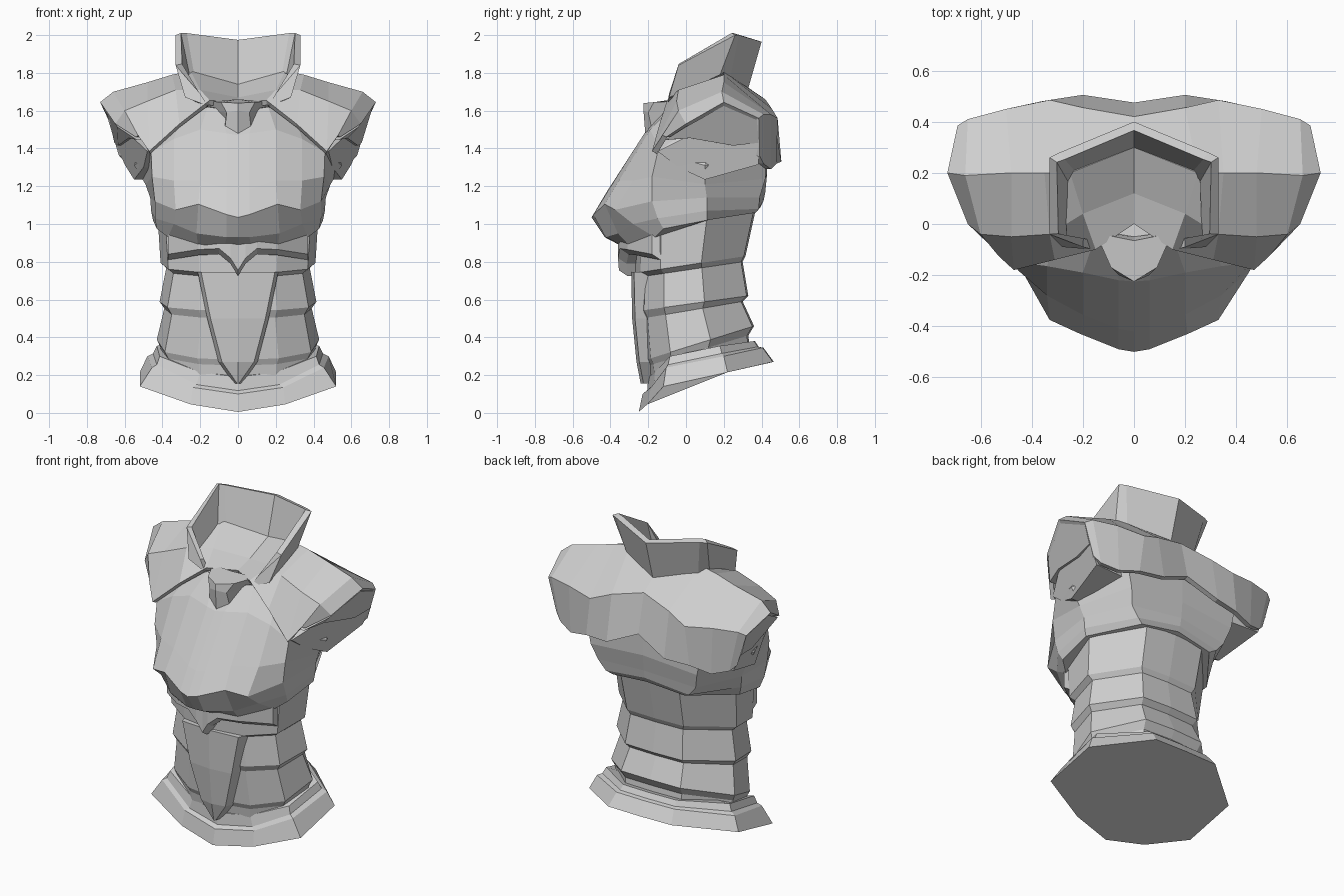
import bpy
import bmesh

# One plain material for the whole armour
grey = bpy.data.materials.new("light_grey")
grey.diffuse_color = (0.62, 0.62, 0.62, 1)


def mirror_ring(half):
    """Close a half outline (both ends on x = 0) into a full loop."""
    return list(half) + [(-x, y, z) for x, y, z in reversed(half[1:-1])]


def mirror_sections(half):
    """Extend sections that run outward from x = 0 to the other side."""
    return [[(-x, y, z) for x, y, z in s] for s in reversed(half[1:])] + half


def loft(name, rings, closed=True, thickness=0, flip=False):
    bm = bmesh.new()
    vs = [[bm.verts.new(p) for p in r] for r in rings]
    n = len(rings[0])
    for a, b in zip(vs, vs[1:]):
        for i in range(n if closed else n - 1):
            j = (i + 1) % n
            bm.faces.new((a[i], a[j], b[j], b[i]))
    if closed:
        bm.faces.new(vs[0])
        bm.faces.new(vs[-1])
    bmesh.ops.recalc_face_normals(bm, faces=bm.faces)
    if flip:
        bmesh.ops.reverse_faces(bm, faces=bm.faces)
    me = bpy.data.meshes.new(name)
    bm.to_mesh(me)
    bm.free()
    ob = bpy.data.objects.new(name, me)
    bpy.context.collection.objects.link(ob)
    me.materials.append(grey)
    if thickness:
        mod = ob.modifiers.new("shell", 'SOLIDIFY')
        mod.thickness = thickness
        mod.offset = -1
    return ob


# Belt: tilted flange with a ledge and an upper step
belt = [
    [(0, -.25, .005), (.25, -.205, .045), (.52, -.12, .14), (.52, .22, .215), (.22, .46, .27), (0, .465, .27)],
    [(0, -.23, .10), (.24, -.185, .135), (.455, -.105, .24), (.48, .2, .30), (.2, .405, .345), (0, .41, .345)],
    [(0, -.205, .118), (.22, -.17, .15), (.43, -.095, .255), (.45, .19, .315), (.19, .38, .35), (0, .385, .35)],
    [(0, -.2, .19), (.2, -.165, .215), (.415, -.085, .3), (.43, .18, .355), (.185, .36, .38), (0, .365, .38)],
]
loft("belt", [mirror_ring(r) for r in belt])

# Abdomen: overlapping bands, each flaring toward its lower edge
WAIST = [(0, -1), (.5, -.9), (.9, -.54), (1, .2), (.48, .97), (0, 1)]


def waist_ring(w, yf, yb, zf, zb):
    out = []
    for u, v in WAIST:
        t = (v + 1) / 2
        out.append((u * w, yf + (yb - yf) * t, zf + (zb - zf) * t))
    return mirror_ring(out)


bands = [
    (.40, -.19, .34, .17, .33), (.41, -.20, .33, .25, .41),
    (.43, -.215, .36, .28, .46),
    (.39, -.23, .30, .50, .59), (.415, -.25, .33, .54, .62),
    (.38, -.24, .30, .72, .80), (.41, -.27, .315, .74, .83),
    (.425, -.28, .37, .95, 1.08),
]
loft("abdomen_bands", [waist_ring(*b) for b in bands])

# Tapered belly plate: height, half width, ridge depth
plate = [(.745, .195, -.29), (.5, .145, -.285), (.27, .085, -.262), (.155, .004, -.24)]
loft("belly_plate", [mirror_ring([(0, y, z), (e, y + .015, z), (e + .018, y + .06, z),
                                  (e + .018, -.14, z), (0, -.14, z)]) for z, e, y in plate])

# Rib lip with a central point: x, low z, high z, front y
lip = [(0, .725, .92, -.34), (.04, .79, .92, -.345), (.1, .84, .92, -.335),
       (.21, .835, .92, -.295), (.37, .81, .98, -.165)]
loft("rib_lip", mirror_sections([[(x, y + .03, lo), (x, y - .015, lo + .03), (x, y - .015, hi),
                                  (x, -.08, hi), (x, -.08, lo)] for x, lo, hi, y in lip]))

# Chest: lower edge, pectoral ridge, then the slope up to the neck
chest_low = [
    [(0, -.345, .885), (.07, -.34, .89), (.21, -.29, .875), (.37, -.165, .93),
     (.43, -.12, .975), (.45, .11, 1.02), (.25, .37, 1.06), (0, .395, 1.09)],
    [(0, -.43, .93), (.06, -.425, .93), (.22, -.36, .95), (.34, -.28, 1.0),
     (.44, -.15, 1.03), (.46, .11, 1.07), (.29, .385, 1.08), (0, .41, 1.12)],
    [(0, -.5, 1.035), (.06, -.49, 1.05), (.21, -.43, 1.105), (.33, -.375, 1.075),
     (.44, -.18, 1.12), (.465, .11, 1.14), (.34, .39, 1.14), (0, .42, 1.17)],
]
chest_high = [
    [(0, -.42, 1.17), (.06, -.41, 1.18), (.2, -.355, 1.23), (.34, -.28, 1.23),
     (.455, -.18, 1.25), (.49, .1, 1.21), (.37, .42, 1.24), (0, .43, 1.27)],
    [(0, -.225, 1.47), (.06, -.22, 1.48), (.2, -.19, 1.5), (.34, -.165, 1.45),
     (.46, -.15, 1.38), (.55, .1, 1.31), (.4, .42, 1.38), (0, .43, 1.42)],
    [(0, -.1, 1.6), (.1, -.1, 1.61), (.16, -.075, 1.62), (.3, -.03, 1.57),
     (.4, .02, 1.51), (.48, .15, 1.5), (.35, .38, 1.52), (0, .38, 1.56)],
]
loft("chest", [mirror_ring(r) for r in chest_low + chest_high])

# Shoulder yoke: sections from the neck outward, front edge over the top to back edge
yoke_inner = [
    [(0, 0, 1.64), (0, .12, 1.67), (0, .3, 1.74), (0, .42, 1.66), (0, .475, 1.42)],
    [(.15, -.1, 1.655), (.2, .04, 1.71), (.25, .2, 1.81), (.2, .455, 1.61), (.2, .505, 1.33)],
    [(.31, -.14, 1.53), (.33, -.04, 1.71), (.35, .2, 1.79), (.33, .485, 1.56), (.36, .48, 1.32)],
]
yoke_outer = [
    [(.47, -.18, 1.385), (.48, -.05, 1.65), (.48, .2, 1.75), (.5, .45, 1.58), (.49, .45, 1.29)],
    [(.53, -.125, 1.47), (.6, -.04, 1.6), (.66, .19, 1.7), (.65, .41, 1.58), (.59, .41, 1.32)],
    [(.54, -.105, 1.46), (.65, .0, 1.53), (.73, .2, 1.645), (.69, .385, 1.56), (.63, .39, 1.36)],
]
loft("shoulder_yoke", mirror_sections(yoke_inner + yoke_outer), closed=False, thickness=.03)

# Arm stubs: upper facet tucked under the yoke, a step, then a lower facet sloping in
stub_top = [(.535, -.11, 1.445), (.64, .0, 1.515), (.715, .2, 1.625), (.68, .375, 1.55),
            (.655, .385, 1.43), (.635, .25, 1.415), (.58, .02, 1.455)]
stub_low = [(.48, -.15, 1.385), (.56, .0, 1.46), (.62, .24, 1.42), (.65, .385, 1.43),
            (.6, .385, 1.315), (.55, .1, 1.235), (.5, -.04, 1.3)]


def inner_ring(points):
    """Same outline pulled toward the body and slightly enlarged."""
    return [(x - .2, .15 + (y - .15) * .95, z) for x, y, z in points]


for side, label in ((1, "left"), (-1, "right")):
    for part, ring in (("shoulder_facet", stub_top), ("arm_stub", stub_low)):
        loft(label + "_" + part,
             [[(side * x, y, z) for x, y, z in r] for r in (inner_ring(ring), ring)])

# Raised collar, open at the throat: base and rim from back centre to front tip
collar = [
    [(0, .33, 1.72), (0, .40, 1.965)],
    [(.25, .235, 1.78), (.29, .28, 2.0)],
    [(.29, .18, 1.79), (.33, .26, 2.0)],
    [(.28, -.09, 1.67), (.33, -.04, 1.84)],
    [(.16, -.1, 1.625), (.2, -.09, 1.69)],
]
loft("collar", mirror_sections(collar), closed=False, thickness=.035, flip=True)

# Throat guard
throat = [
    [(0, -.215, 1.47), (.07, -.18, 1.5), (.08, -.04, 1.5), (0, -.04, 1.48)],
    [(0, -.225, 1.6), (.06, -.2, 1.59), (.14, -.03, 1.6), (0, -.05, 1.6)],
    [(0, -.225, 1.64), (.09, -.17, 1.645), (.15, -.035, 1.65), (0, -.065, 1.66)],
]
loft("throat_guard", [mirror_ring(r) for r in throat])
